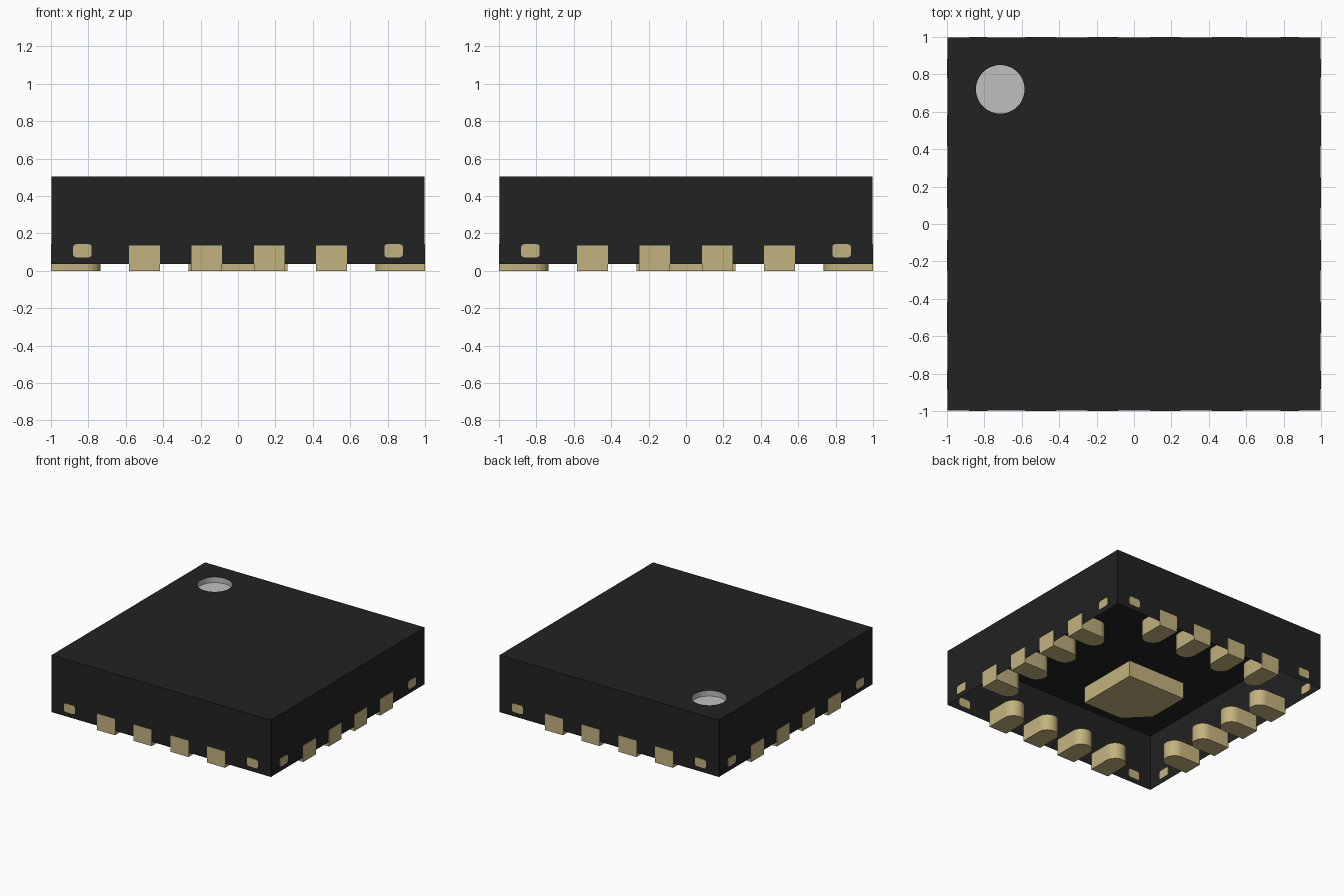
import bpy, bmesh, math
from mathutils import Matrix

cube = bpy.data.objects.get("Cube")
if cube:
    bpy.data.objects.remove(cube, do_unlink=True)


def material(name, r, g, b):
    m = bpy.data.materials.new(name)
    m.use_nodes = True
    m.diffuse_color = (r, g, b, 1)
    m.node_tree.nodes["Principled BSDF"].inputs["Base Color"].default_value = (r, g, b, 1)
    return m


BLACK = material("black plastic", 0.016, 0.016, 0.016)
GOLD = material("pale gold", 0.546, 0.445, 0.209)
GREY = material("light grey", 0.527, 0.527, 0.527)


def finish(name, bm, mats):
    mesh = bpy.data.meshes.new(name)
    bm.to_mesh(mesh)
    bm.free()
    for m in mats:
        mesh.materials.append(m)
    mesh.shade_smooth()
    mesh.set_sharp_from_angle(angle=math.radians(30))
    obj = bpy.data.objects.new(name, mesh)
    bpy.context.collection.objects.link(obj)
    return obj


def arc(cx, cy, r, a0, a1, n):
    angles = [math.radians(a0 + (a1 - a0) * i / n) for i in range(n + 1)]
    return [(cx + r * math.cos(a), cy + r * math.sin(a)) for a in angles]


def prism(name, outline, depth, matrix):
    """Extrude a 2D outline along local z, then place it."""
    bm = bmesh.new()
    face = bm.faces.new([bm.verts.new((x, y, 0)) for x, y in outline])
    new = bmesh.ops.extrude_face_region(bm, geom=[face])["geom"]
    for v in new:
        if isinstance(v, bmesh.types.BMVert):
            v.co.z += depth
    bmesh.ops.recalc_face_normals(bm, faces=bm.faces)
    bm.transform(matrix)
    return finish(name, bm, [GOLD])


def loop(bm, points, z):
    vs = [bm.verts.new((x, y, z)) for x, y in points]
    return [bm.edges.new((vs[i], vs[i - 1])) for i in range(len(vs))]


def drop(bm, edges, dz):
    geom = bmesh.ops.extrude_edge_only(bm, edges=edges)["geom"]
    for v in geom:
        if isinstance(v, bmesh.types.BMVert):
            v.co.z += dz
    return geom


# Body: shell open underneath, with a round sunken marker in the top
TOP, BASE, HALF = 0.503, 0.035, 0.997
bm = bmesh.new()
square = loop(bm, [(-HALF, -HALF), (HALF, -HALF), (HALF, HALF), (-HALF, HALF)], TOP)
circle = loop(bm, arc(-0.715, 0.72, 0.13, 0, 360, 48)[:-1], TOP)
bmesh.ops.triangle_fill(bm, edges=square + circle, use_beauty=True)
drop(bm, square, BASE - TOP)
cup = drop(bm, circle, -0.045)
rim = [e for e in cup if isinstance(e, bmesh.types.BMEdge)
       and all(abs(v.co.z - TOP + 0.045) < 1e-5 for v in e.verts)]
floor = bmesh.ops.contextual_create(bm, geom=rim)["faces"]
for f in floor + [f for f in cup if isinstance(f, bmesh.types.BMFace)]:
    f.material_index = 1
bmesh.ops.recalc_face_normals(bm, faces=bm.faces)
top = max(bm.faces, key=lambda f: f.calc_center_median().z)
if top.normal.z < 0:
    bmesh.ops.reverse_faces(bm, faces=bm.faces)
finish("body", bm, [BLACK, GREY])

# Contact pads (rounded inner end) and corner tie bars on all four sides
W = 0.082
pad = [(-W, -1), (W, -1)] + arc(0, -0.735 - W, W, 0, 180, 14)
bar = []
for cx, cy, a in [(0.033, 0.018, 0), (-0.033, 0.018, 90), (-0.033, -0.018, 180), (0.033, -0.018, 270)]:
    bar += arc(cx, cy, 0.017, a, a + 90, 5)
upright = Matrix.Rotation(math.radians(90), 4, 'X')

for i, side in enumerate(["front", "left", "back", "right"]):
    turn = Matrix.Rotation(math.radians(90 * i), 4, 'Z')
    for k, x in enumerate([-0.5, -0.167, 0.167, 0.5]):
        prism(f"{side}_pad_{k + 1}", pad, 0.135, turn @ Matrix.Translation((x, 0, 0)))
    for k, x in enumerate([-0.832, 0.832]):
        prism(f"{side}_tie_bar_{k + 1}", bar, 0.009,
              turn @ Matrix.Translation((x, -0.991, 0.107)) @ upright)

# Central thermal pad with one cut corner
C, CUT = 0.265, 0.17
prism("center_pad", [(-C + CUT, -C), (C, -C), (C, C), (-C, C), (-C, -C + CUT)], 0.135, Matrix())
